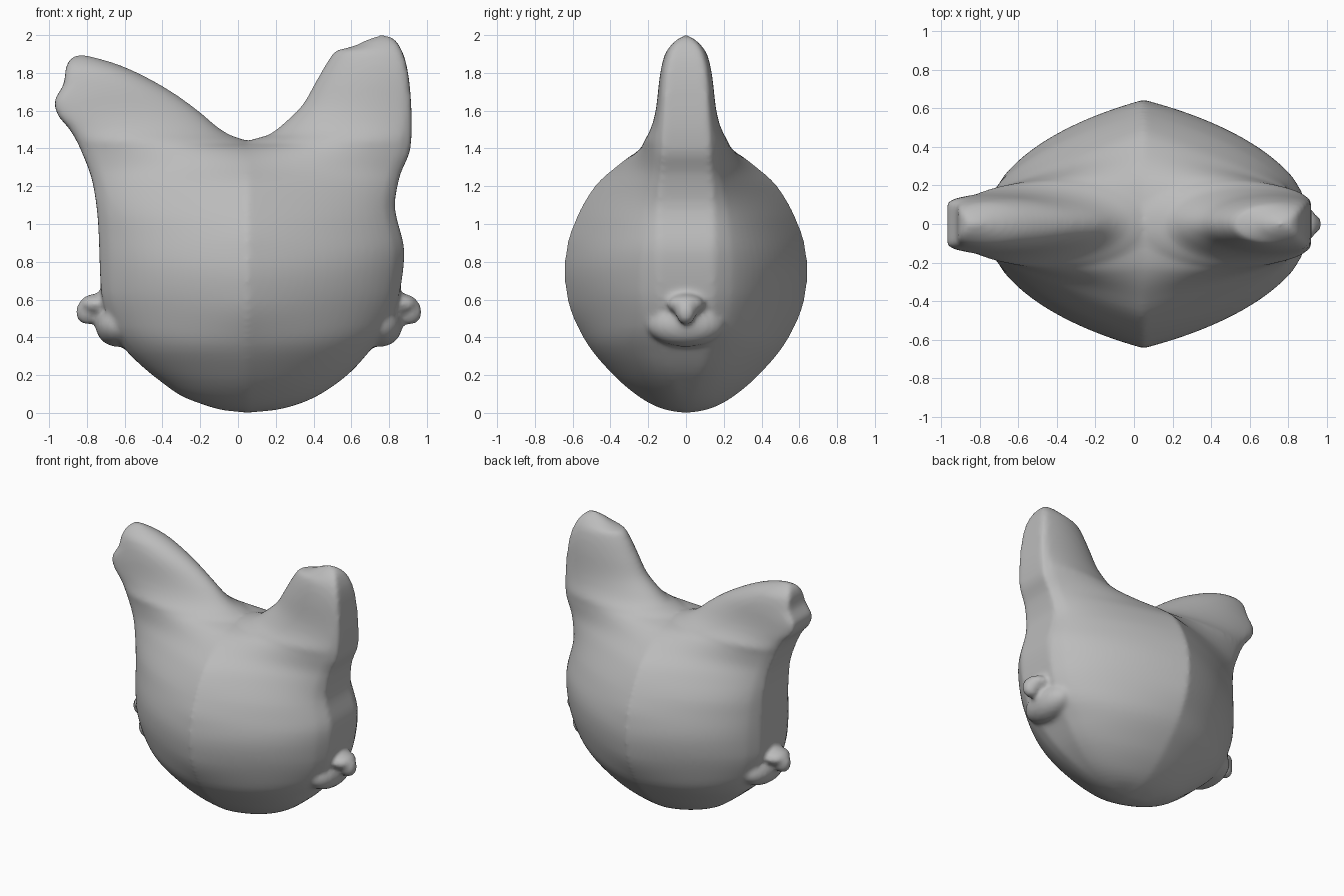
import bpy, bmesh, math
from mathutils import Matrix

if "Cube" in bpy.data.objects:
    bpy.data.objects.remove(bpy.data.objects["Cube"])


def curve(keys):
    """Monotone smooth interpolation through (position, value) keys."""
    n = len(keys)
    d = [(keys[i + 1][1] - keys[i][1]) / (keys[i + 1][0] - keys[i][0]) for i in range(n - 1)]
    m = [d[0]] + [2 * a * b / (a + b) if a * b > 0 else 0 for a, b in zip(d, d[1:])] + [d[-1]]

    def f(z):
        z = min(max(z, keys[0][0]), keys[-1][0])
        i = 0
        while i < n - 2 and z > keys[i + 1][0]:
            i += 1
        h = keys[i + 1][0] - keys[i][0]
        t = (z - keys[i][0]) / h
        return ((1 + 2 * t) * (1 - t) ** 2 * keys[i][1] + t * (1 - t) ** 2 * h * m[i]
                + t * t * (3 - 2 * t) * keys[i + 1][1] + t * t * (t - 1) * h * m[i + 1])
    return f


SADDLE, MID = 1.44, 0.05

# outer outlines (z, x) and inner ear outlines for each side
left_out = curve([(0, .05), (.01, -.06), (.05, -.2), (.09, -.3), (.16, -.4), (.24, -.5),
                  (.34, -.6), (.45, -.67), (.65, -.725), (1.0, -.74), (1.2, -.765),
                  (1.4, -.835), (1.5, -.89), (1.58, -.955), (1.64, -.972), (1.75, -.92),
                  (1.83, -.91), (1.88, -.88), (1.9, -.83)])
left_in = curve([(1.44, .05), (1.47, -.04), (1.5, -.09), (1.6, -.21), (1.7, -.35),
                 (1.8, -.53), (1.85, -.65), (1.88, -.75), (1.9, -.83)])
right_out = curve([(0, .05), (.01, .17), (.04, .3), (.08, .4), (.14, .5), (.22, .6),
                   (.32, .69), (.45, .79), (.66, .86), (.85, .88), (1.1, .83),
                   (1.25, .855), (1.4, .912), (1.52, .92), (1.7, .912), (1.85, .89),
                   (1.95, .85), (1.99, .81), (2.005, .76)])
right_in = curve([(1.44, .05), (1.46, .14), (1.54, .25), (1.63, .34), (1.75, .41),
                  (1.87, .48), (1.92, .52), (1.94, .61), (1.97, .67), (2.005, .76)])

# half thicknesses: centre line (squared), mid way, and outer edge; ears use 1.44..2.44
w_in2 = curve([(z, w * w) for z, w in [(0, 0), (.03, .15), (.1, .27), (.2, .385), (.4, .545),
              (.6, .628), (.75, .645), (.9, .628), (1.0, .595), (1.2, .485), (1.3, .375),
              (1.4, .22), (1.44, 0), (2.44, 0)]])
w_mid = curve([(0, 0), (.03, .12), (.1, .22), (.2, .315), (.4, .44), (.75, .5), (1.0, .45),
               (1.2, .35), (1.3, .285), (1.4, .24), (1.44, .22), (1.6, .175), (1.75, .155),
               (2.05, .135), (2.25, .11), (2.37, .06), (2.44, 0)])
w_out = curve([(0, 0), (.1, .05), (.3, .12), (.6, .16), (1.0, .165), (1.4, .14), (1.7, .13),
               (2.05, .115), (2.25, .09), (2.37, .05), (2.44, 0)])


def section(z, top, fo, fi):
    """Half outline of one level, from the outer edge to the inner edge."""
    v = z if z <= SADDLE else SADDLE + (z - SADDLE) / (top - SADDLE)
    xo, xi = fo(z), (MID if z <= SADDLE else fi(z))
    a, b, c = w_out(v) ** 2, w_mid(v) ** 2, w_in2(v)
    pts = [(xo, k * math.sqrt(a)) for k in (0, .35, .7)]
    for i in range(25):
        t = 0.5 - 0.5 * math.cos(math.pi * i / 24)
        y2 = a * (1 - t) * (1 - 2 * t) + 4 * b * t * (1 - t) + c * t * (2 * t - 1)
        s = .9 + .1 * min(1, t / .06)
        pts.append((xo + (xi - xo) * t, s * math.sqrt(max(y2, 0))))
    return pts


bm = bmesh.new()
# body and ears: lofted halves meeting on the centre line
for top, fo, fi in ((1.9, left_out, left_in), (2.005, right_out, right_in)):
    levels = [SADDLE * (.5 - .5 * math.cos(math.pi * i / 48)) for i in range(49)]
    levels += [SADDLE + (top - SADDLE) * math.sin(math.pi / 2 * i / 28) for i in range(1, 29)]
    for side in (-1, 1):
        rows = [[bm.verts.new((x, side * y, z)) for x, y in section(z, top, fo, fi)]
                for z in levels]
        for r, q in zip(rows, rows[1:]):
            for i in range(len(r) - 1):
                bm.faces.new((r[i], r[i + 1], q[i + 1], q[i]))
bmesh.ops.remove_doubles(bm, verts=bm.verts, dist=0.0005)


def blob(loc, size):
    mat = Matrix.Translation(loc) @ Matrix.Diagonal((*size, 1))
    bmesh.ops.create_uvsphere(bm, u_segments=32, v_segments=16, radius=1, matrix=mat)


# side pads with small pointed nubs
for s, x in ((-1, -.73), (1, .845)):
    blob((x - s * .09, 0, .465), (.115, .205, .115))
    blob((x + s * .02, 0, .575), (.09, .10, .055))
    blob((x + s * .065, 0, .535), (.065, .055, .07))
bmesh.ops.recalc_face_normals(bm, faces=bm.faces)

me = bpy.data.meshes.new("eared_body")
bm.to_mesh(me)
bm.free()
body = bpy.data.objects.new("eared_body", me)
bpy.context.collection.objects.link(body)
grey = bpy.data.materials.new("plain grey")
grey.diffuse_color = (.5, .5, .5, 1)
grey.use_nodes = True
grey.node_tree.nodes["Principled BSDF"].inputs["Base Color"].default_value = grey.diffuse_color
me.materials.append(grey)

# fuse and soften everything into one skin
rm = body.modifiers.new("fuse", 'REMESH')
rm.mode = 'VOXEL'
rm.voxel_size = 0.016
rm.use_smooth_shade = True
sm = body.modifiers.new("soften", 'SMOOTH')
sm.factor = 0.5
sm.iterations = 8
